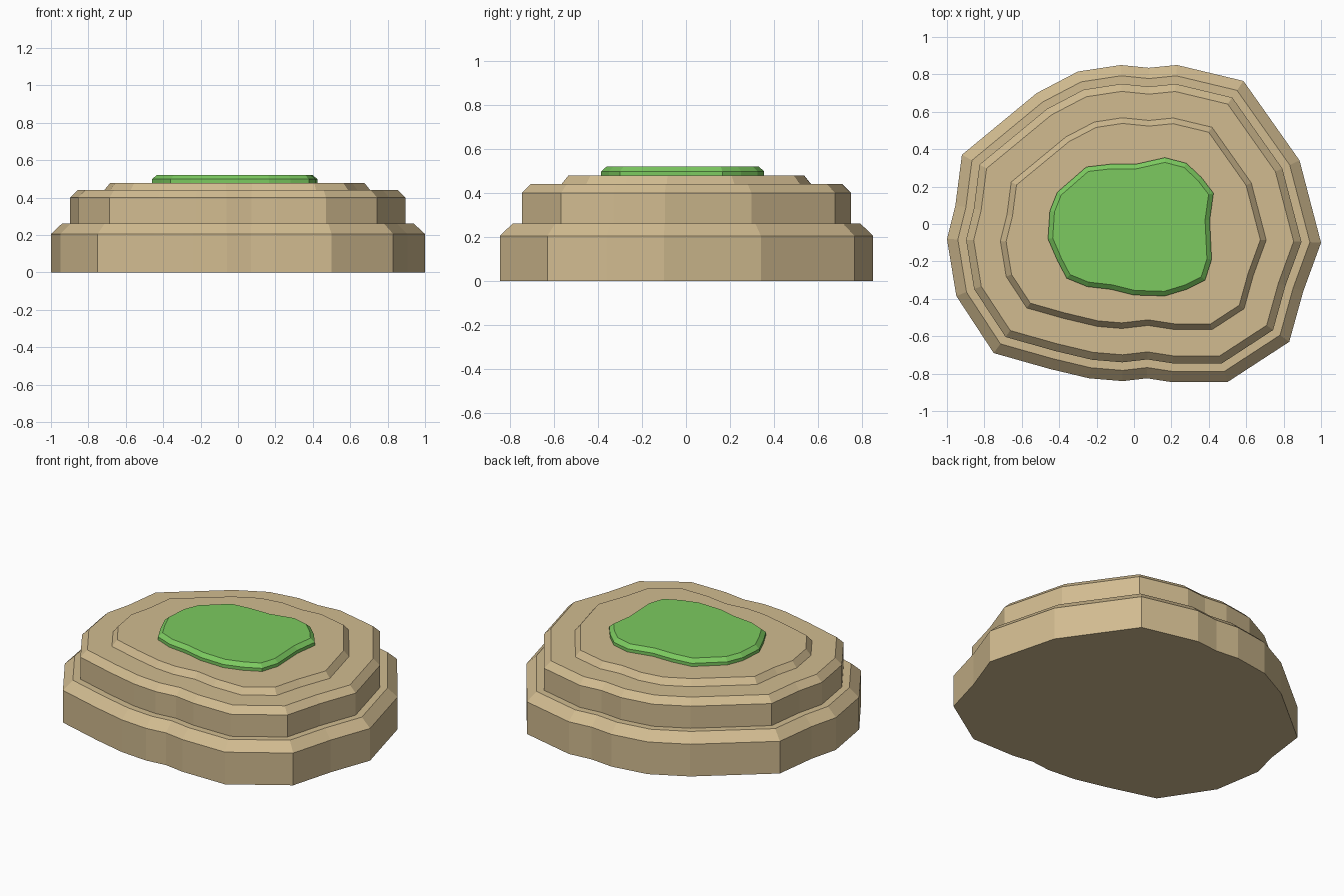
import bpy
import bmesh
from mathutils import Vector

default_cube = bpy.data.objects.get("Cube")
if default_cube:
    bpy.data.objects.remove(default_cube, do_unlink=True)


def make_material(name, colour):
    material = bpy.data.materials.new(name)
    material.use_nodes = True
    rgba = (*colour, 1)
    material.diffuse_color = rgba
    material.node_tree.nodes["Principled BSDF"].inputs["Base Color"].default_value = rgba
    return material


def inset_outline(outline, distance):
    """Move every edge of a clockwise outline inward, with mitred corners."""
    points = [Vector(point) for point in outline]
    result = []
    for index, point in enumerate(points):
        before = (point - points[index - 1]).normalized()
        after = (points[(index + 1) % len(points)] - point).normalized()
        normal_before = Vector((before.y, -before.x))
        normal_after = Vector((after.y, -after.x))
        mitre = (normal_before + normal_after) / (1 + normal_before.dot(normal_after))
        result.append(point + mitre * distance)
    return result


def make_tier(name, outline, levels, material):
    """Stack inset copies of the outline; levels are (inset, height) pairs."""
    bm = bmesh.new()
    rings = []
    for distance, height in levels:
        ring = inset_outline(outline, distance)
        rings.append([bm.verts.new((point.x, point.y, height)) for point in ring])
    for lower, upper in zip(rings, rings[1:]):
        for index in range(len(lower)):
            bm.faces.new((lower[index - 1], lower[index], upper[index], upper[index - 1]))
    bm.faces.new(rings[0])
    bm.faces.new(rings[-1])
    bmesh.ops.recalc_face_normals(bm, faces=bm.faces)
    mesh = bpy.data.meshes.new(name)
    bm.to_mesh(mesh)
    bm.free()
    mesh.materials.append(material)
    tier = bpy.data.objects.new(name, mesh)
    bpy.context.collection.objects.link(tier)
    return tier


sandstone = make_material("sandstone", (.64, .50, .28))
grass_green = make_material("grass green", (.20, .59, .115))

# Rock outline, clockwise from the back right corner
rock_outline = [
    (-.92, .37), (-.52, .7), (-.3, .815), (-.07, .85), (.08, .835), (.23, .85),
    (.585, .765), (.885, .34), (1, -.1), (.905, -.36), (.83, -.63), (.5, -.845),
    (.2, -.845), (.07, -.825), (-.06, -.84), (-.24, -.825), (-.45, -.775),
    (-.75, -.69), (-.95, -.385), (-1, -.08), (-.955, .1),
]

# Grass patch outline, clockwise from the right side
grass_outline = [
    (-.46, -.08), (-.45, .07), (-.41, .17), (-.255, .305), (-.125, .32), (.01, .32),
    (.165, .355), (.28, .325), (.36, .25), (.425, .165), (.405, .02), (.415, -.19),
    (.38, -.3), (.28, -.35), (.165, -.385), (0, -.38), (-.12, -.35), (-.25, -.335),
    (-.36, -.29), (-.41, -.195),
]

# Three stepped rock slabs with bevelled rims, then the grass
make_tier("rock_base", rock_outline, [(0, 0), (0, .205), (.057, .26)], sandstone)
make_tier("rock_middle", rock_outline, [(.1, .26), (.1, .4), (.14, .44)], sandstone)
make_tier("rock_top", rock_outline, [(.28, .44), (.31, .478)], sandstone)
make_tier("grass_patch", grass_outline, [(0, .478), (0, .498), (.025, .52)], grass_green)
